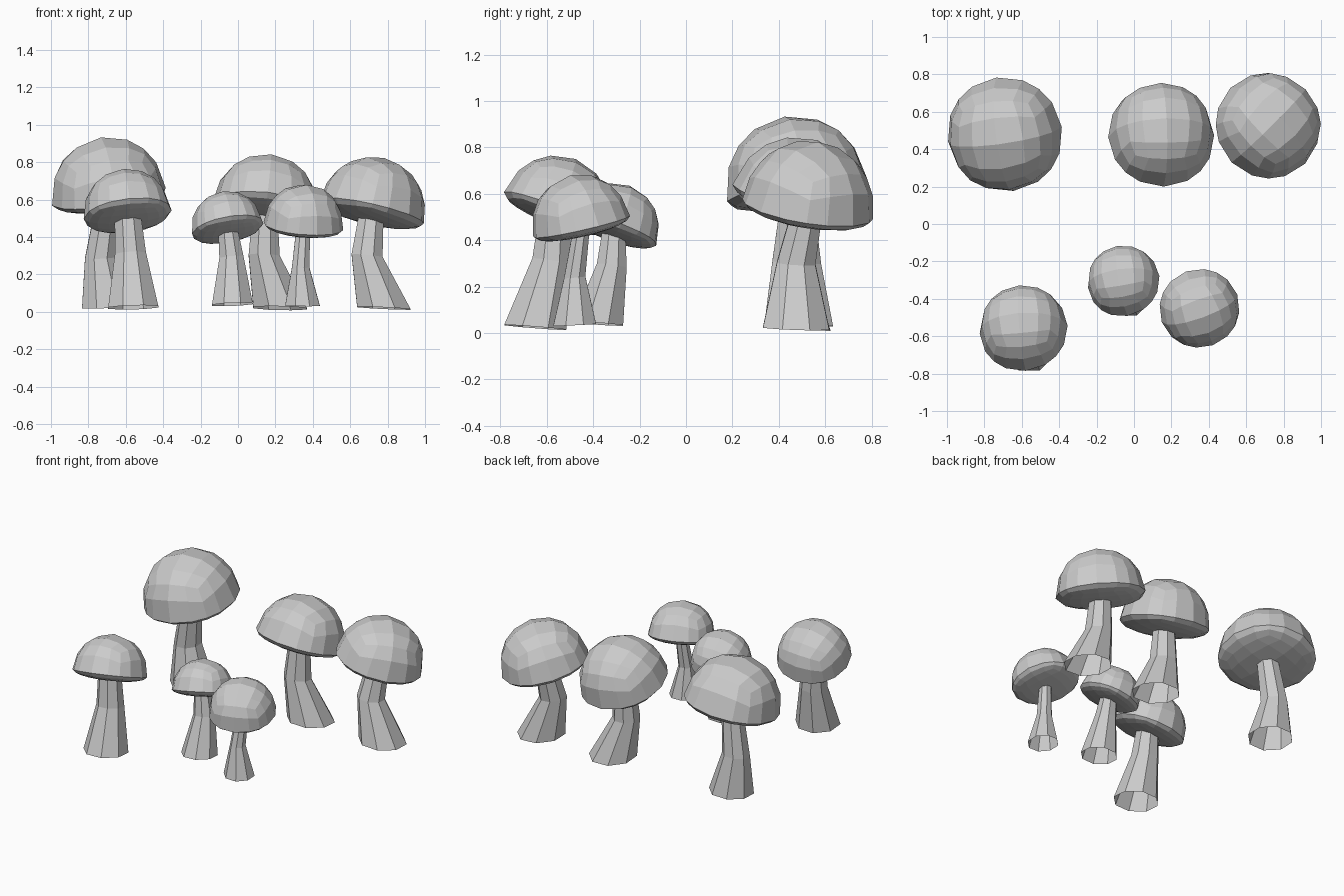
import bpy
import bmesh
from math import cos, sin, tau, radians
from mathutils import Vector, Matrix

default_cube = bpy.data.objects.get("Cube")
if default_cube:
    bpy.data.objects.remove(default_cube, do_unlink=True)

gray = bpy.data.materials.new("light gray")
gray.use_nodes = True
gray.diffuse_color = (0.6, 0.6, 0.6, 1)
gray.node_tree.nodes["Principled BSDF"].inputs["Base Color"].default_value = (0.6, 0.6, 0.6, 1)

DOME_STRETCH = 1.05
UNDERSIDE_SQUASH = 0.2
STEM_SIDES = 8


def finish(bm, name):
    """Turn a bmesh into a flat shaded gray object."""
    mesh = bpy.data.meshes.new(name)
    bm.to_mesh(mesh)
    bm.free()
    mesh.materials.append(gray)
    bpy.context.scene.collection.objects.link(bpy.data.objects.new(name, mesh))


def lean_rotation(lean, share=1.0):
    """Rotation that tips the up axis toward the horizontal lean."""
    x, y = lean[0] * share, lean[1] * share
    up = Vector((x, y, (1 - x * x - y * y) ** 0.5))
    return Vector((0, 0, 1)).rotation_difference(up).to_matrix().to_4x4()


def make_cap(name, center, radius, lean, turn):
    """Quad sphere with a full dome and a squashed underside."""
    bm = bmesh.new()
    bmesh.ops.create_cube(bm, size=2)
    bmesh.ops.subdivide_edges(bm, edges=bm.edges[:], cuts=3, use_grid_fill=True)
    for vert in bm.verts:
        vert.co = vert.co.normalized() * radius
        vert.co.z *= DOME_STRETCH if vert.co.z > 0 else UNDERSIDE_SQUASH
    spin = Matrix.Rotation(radians(turn), 4, "Z")
    bm.transform(Matrix.Translation(center) @ lean_rotation(lean) @ spin)
    finish(bm, name)


def make_stem(name, centers, radii, lean):
    """Open octagonal tube through a base, a bend and a top ring."""
    bm = bmesh.new()
    rings = []
    for center, radius, share in zip(centers, radii, (0.22, 0.4, 1.0)):
        tilt = lean_rotation(lean, share)
        ring = []
        for i in range(STEM_SIDES):
            angle = tau * (i + 0.5) / STEM_SIDES
            offset = Vector((cos(angle), sin(angle), 0)) * radius
            ring.append(bm.verts.new(Vector(center) + tilt @ offset))
        rings.append(ring)
    for low, high in zip(rings, rings[1:]):
        for i in range(STEM_SIDES):
            j = (i + 1) % STEM_SIDES
            bm.faces.new((low[i], low[j], high[j], high[i]))
    finish(bm, name)


# name: cap center, cap radius, cap lean, cap turn, stem base, stem bend, stem radii
mushrooms = {
    "back_right": ((-.69, .48, .615), .31, (-.13, -.17), 8,
                   (-.70, .50, .025), (-.735, .50, .29), (.145, .09, .07)),
    "back_middle": ((.145, .47, .55), .285, (.1, .32), 2,
                    (.225, .48, .02), (.14, .455, .3), (.155, .09, .07)),
    "back_left": ((.715, .525, .535), .285, (.22, .15), 45,
                  (.78, .475, .02), (.69, .475, .3), (.155, .09, .07)),
    "front_right": ((-.59, -.565, .52), .237, (-.12, .36), 4,
                    (-.56, -.65, .024), (-.575, -.58, .31), (.145, .09, .075)),
    "front_middle": ((-.055, -.31, .445), .195, (-.18, .33), 8,
                     (-.03, -.38, .04), (-.035, -.32, .29), (.118, .07, .055)),
    "front_left": ((.35, -.45, .46), .215, (.08, -.22), 20,
                   (.345, -.48, .035), (.335, -.48, .24), (.1, .05, .04)),
}

for place, (cap, radius, lean, turn, base, bend, stem_radii) in mushrooms.items():
    make_cap(place + "_cap", cap, radius, lean, turn)
    make_stem(place + "_stem", (base, bend, cap), stem_radii, lean)
